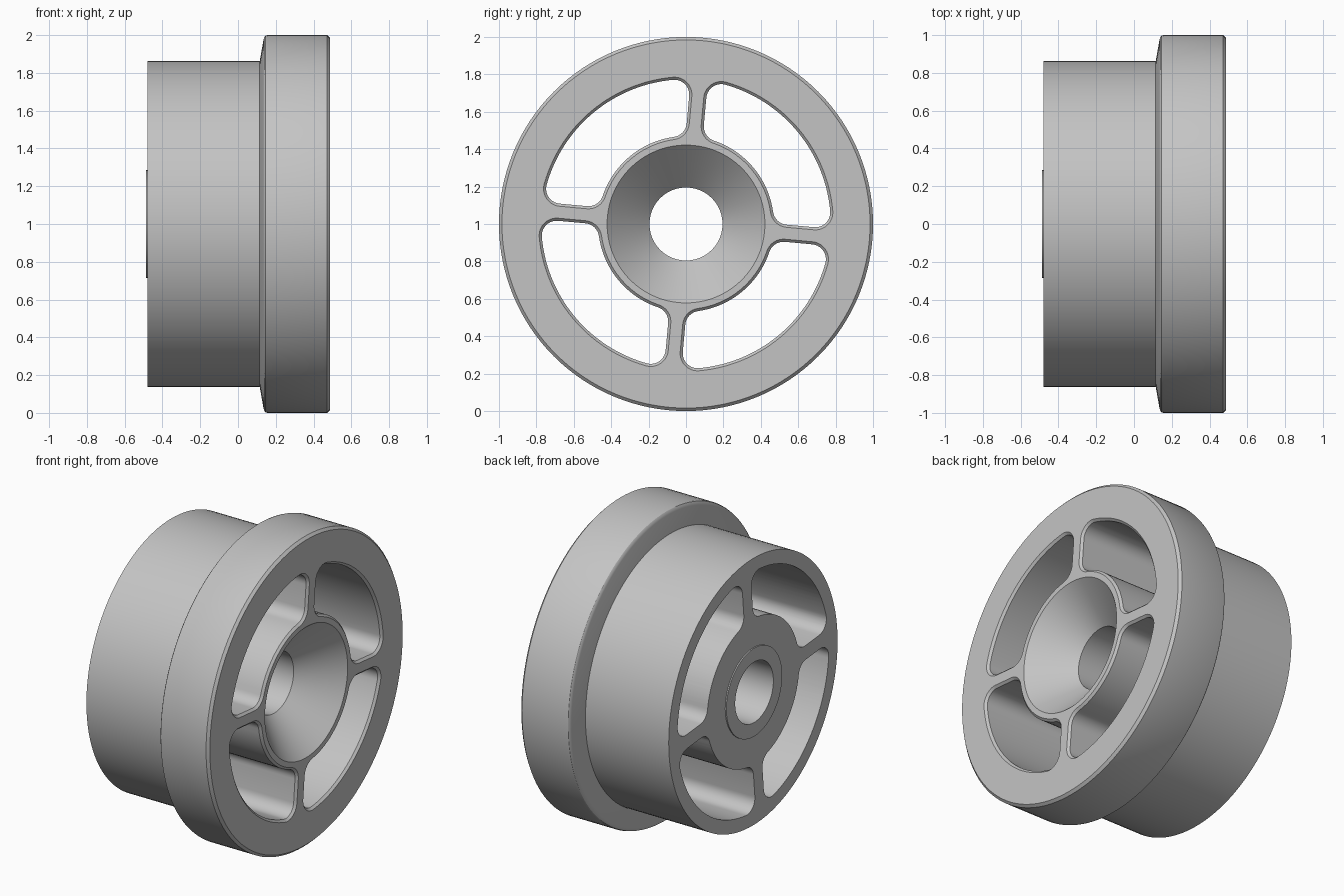
import bpy, bmesh
from math import sin, cos, asin, radians, degrees

if "Cube" in bpy.data.objects:
    bpy.data.objects.remove(bpy.data.objects["Cube"])

AXLE_Z = 1.0
FRONT = 0.488
CHAMFER = 0.014

grey = bpy.data.materials.new("plain grey")
grey.use_nodes = True
grey.diffuse_color = (0.55, 0.55, 0.55, 1)
grey.node_tree.nodes["Principled BSDF"].inputs["Base Color"].default_value = (0.55, 0.55, 0.55, 1)


def finish(bm, name):
    bmesh.ops.recalc_face_normals(bm, faces=bm.faces)
    mesh = bpy.data.meshes.new(name)
    bm.to_mesh(mesh)
    bm.free()
    mesh.materials.append(grey)
    obj = bpy.data.objects.new(name, mesh)
    bpy.context.collection.objects.link(obj)
    obj.location.z = AXLE_Z
    return obj


def lathe(name, profile, steps=128):
    """Spin a closed (x, radius) profile about the x axis."""
    bm = bmesh.new()
    rings = []
    for i in range(steps):
        a = radians(360 * i / steps)
        rings.append([bm.verts.new((x, r * cos(a), r * sin(a))) for x, r in profile])
    n = len(profile)
    for i in range(steps):
        p, q = rings[i], rings[(i + 1) % steps]
        for j in range(n):
            k = (j + 1) % n
            bm.faces.new((p[j], p[k], q[k], q[j]))
    return finish(bm, name)


def arc(centre, radius, start, end, steps):
    angles = [radians(start + (end - start) * i / steps) for i in range(steps + 1)]
    return [(centre[0] + radius * cos(a), centre[1] + radius * sin(a)) for a in angles]


def pocket_outline(grow, turn):
    """Quarter-ring outline with filleted corners, between two spokes."""
    r_in, r_out = 0.47 - grow, 0.774 + grow
    half_spoke, fillet = 0.046 - grow, 0.08 + grow
    ro, ri = r_out - fillet, r_in + fillet
    a = degrees(asin((half_spoke + fillet) / ro))
    b = degrees(asin((half_spoke + fillet) / ri))

    def at(r, deg):
        return r * cos(radians(deg)), r * sin(radians(deg))

    pts = arc((0, 0), r_out, a, 90 - a, 28)
    pts += arc(at(ro, 90 - a), fillet, 90 - a, 180, 10)[1:]
    pts += arc(at(ri, 90 - b), fillet, 180, 270 - b, 8)
    pts += arc((0, 0), r_in, 90 - b, b, 18)[1:]
    pts += arc(at(ri, b), fillet, 180 + b, 270, 8)[1:]
    pts += arc(at(ro, a), fillet, -90, a, 10)[:-1]
    c, s = cos(radians(turn)), sin(radians(turn))
    return [(c * u - s * v, s * u + c * v) for u, v in pts]


# Wheel body: boss, drum, flange, countersunk front and axle bore
body = [(-FRONT, 0.195), (-FRONT, 0.285), (-0.48, 0.285), (-0.48, 0.862),
        (0.115, 0.862), (0.135, 0.975), (0.138, 0.987), (0.145, 0.996), (0.156, 1.0),
        (0.472, 1.0), (FRONT, 0.984), (FRONT, 0.422), (0.261, 0.195)]
wheel = lathe("spoked_wheel", body)

# Four pockets through the body, chamfered at the front
bm = bmesh.new()
layers = [(-0.6, 0), (FRONT - CHAMFER, 0), (FRONT + 0.006, CHAMFER + 0.006)]
for k in range(4):
    rings = [[bm.verts.new((x, u, v)) for u, v in pocket_outline(g, 90 * k - 5.3)]
             for x, g in layers]
    n = len(rings[0])
    for p, q in zip(rings, rings[1:]):
        for j in range(n):
            bm.faces.new((p[j], p[(j + 1) % n], q[(j + 1) % n], q[j]))
    bm.faces.new(rings[0])
    bm.faces.new(rings[-1])
cutter = finish(bm, "pocket_cutter")
cutter.hide_render = True

cut = wheel.modifiers.new("pockets", 'BOOLEAN')
cut.operation = 'DIFFERENCE'
cut.solver = 'EXACT'
cut.object = cutter
bpy.ops.object.select_all(action='DESELECT')
bpy.context.view_layer.objects.active = wheel
wheel.select_set(True)
bpy.ops.object.modifier_apply(modifier=cut.name)
bpy.data.objects.remove(cutter)
bpy.ops.object.shade_smooth_by_angle(angle=radians(25))
